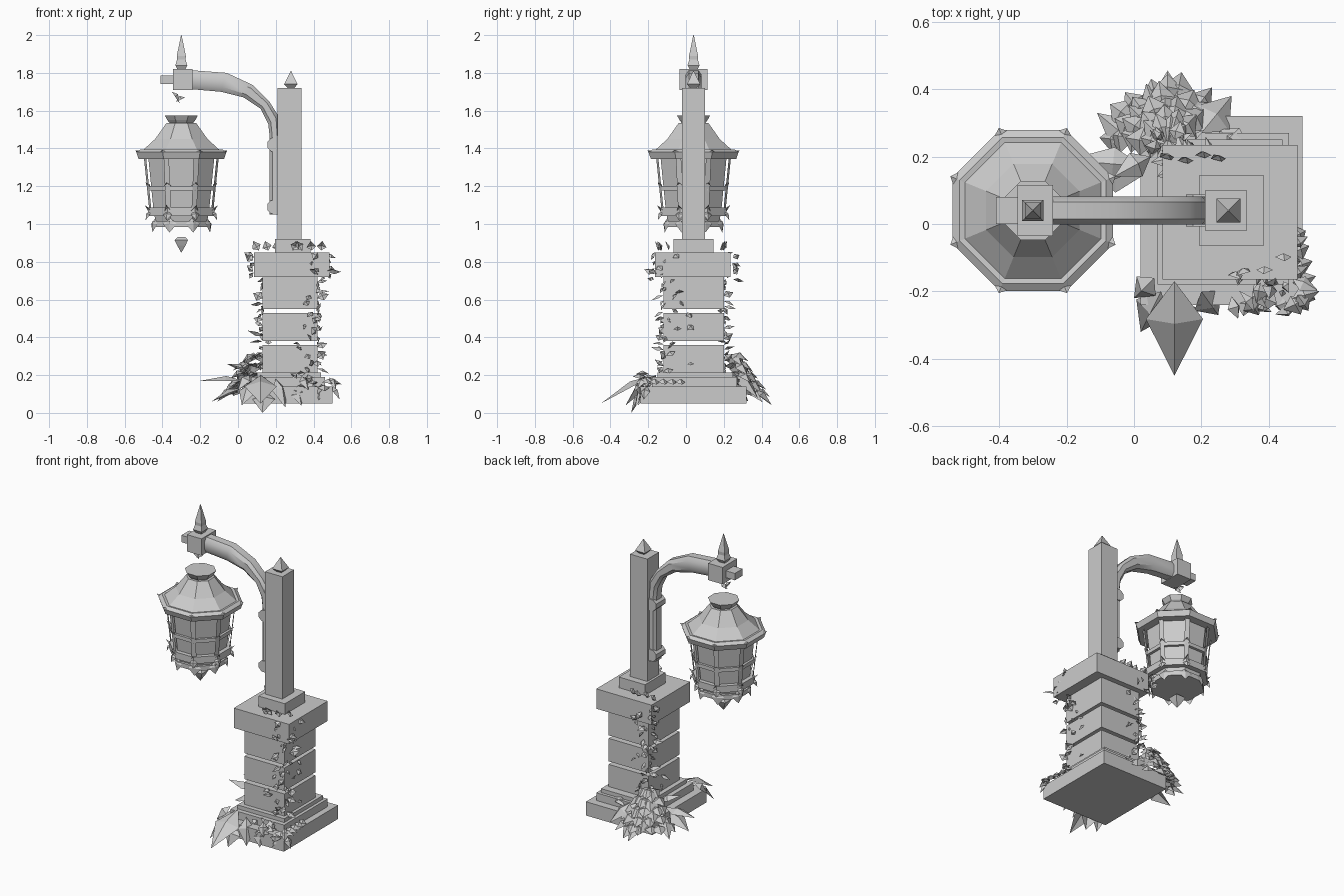
import bpy, bmesh, math, random
from mathutils import Vector

if "Cube" in bpy.data.objects:
    bpy.data.objects.remove(bpy.data.objects["Cube"])

random.seed(7)
LX, CY = -0.30, 0.04          # lantern axis


def finish(name, bm, smooth=False):
    bmesh.ops.recalc_face_normals(bm, faces=bm.faces[:])
    me = bpy.data.meshes.new(name)
    bm.to_mesh(me)
    bm.free()
    ob = bpy.data.objects.new(name, me)
    bpy.context.collection.objects.link(ob)
    if smooth:
        for p in me.polygons:
            p.use_smooth = True
        me.set_sharp_from_angle(angle=math.radians(35))
    return ob


def box(name, x0, x1, y0, y1, z0, z1):
    bm = bmesh.new()
    bmesh.ops.create_cube(bm, size=1)
    for v in bm.verts:
        v.co = ((x0 + x1) / 2 + v.co.x * (x1 - x0),
                (y0 + y1) / 2 + v.co.y * (y1 - y0),
                (z0 + z1) / 2 + v.co.z * (z1 - z0))
    return finish(name, bm)


def loft(name, rings, closed=False, smooth=False):
    """Skin a list of point rings; cap the ends or close the loop."""
    bm = bmesh.new()
    rows = [[bm.verts.new(p) for p in r] for r in rings]
    n = len(rows[0])
    pairs = list(zip(rows, rows[1:])) + ([(rows[-1], rows[0])] if closed else [])
    for a, b in pairs:
        for i in range(n):
            j = (i + 1) % n
            bm.faces.new((a[i], a[j], b[j], b[i]))
    if not closed:
        bm.faces.new(rows[0])
        bm.faces.new(rows[-1])
    return finish(name, bm, smooth)


def lathe(name, x, y, profile, n=8, closed=False):
    off = math.pi / n
    rings = [[(x + r * math.cos(off + math.tau * i / n),
               y + r * math.sin(off + math.tau * i / n), z) for i in range(n)]
             for r, z in profile]
    return loft(name, rings, closed)


def leaf(bm, base, tip, width, lift=0.02, up=Vector((0, 0, 1))):
    """Folded kite-shaped leaf from base to tip."""
    base, tip = Vector(base), Vector(tip)
    d = tip - base
    side = d.cross(up)
    if side.length < 1e-5:
        side = Vector((1, 0, 0))
    side = side.normalized() * width / 2
    nrm = side.cross(d).normalized()
    mid = base + d * 0.4
    b, l, t, r, m = [bm.verts.new(p) for p in
                     (base, mid + side, tip, mid - side, mid + nrm * lift)]
    for a, c in ((b, l), (l, t), (t, r), (r, b)):
        bm.faces.new((a, c, m))


# stone pedestal
box("plinth", 0.02, 0.50, -0.24, 0.32, 0.05, 0.14)
box("plinth_step", 0.07, 0.46, -0.18, 0.27, 0.14, 0.19)
box("plinth_top", 0.10, 0.44, -0.15, 0.25, 0.19, 0.215)
for i, (z0, z1) in enumerate(((0.215, 0.36), (0.38, 0.53), (0.55, 0.72))):
    box(f"pillar_block_{i}", 0.13, 0.42, -0.12, 0.20, z0, z1)
box("pillar_cap", 0.085, 0.485, -0.165, 0.235, 0.72, 0.85)
box("post_foot", 0.195, 0.385, -0.065, 0.145, 0.85, 0.92)

# post with pointed top
box("post", 0.21, 0.335, -0.02, 0.10, 0.92, 1.72)
lathe("post_finial", 0.28, CY, [(0.025, 1.72), (0.05, 1.74), (0.002, 1.81)], 4)

# curved arm: paired top and bottom outline points
arm = [((0.222, 1.05), (0.168, 1.05)), ((0.222, 1.46), (0.168, 1.46)),
       ((0.215, 1.57), (0.16, 1.53)), ((0.165, 1.65), (0.12, 1.61)),
       ((0.08, 1.735), (0.03, 1.67)), ((-0.06, 1.80), (-0.09, 1.70)),
       ((-0.26, 1.815), (-0.26, 1.715))]
rings = []
for (xa, za), (xb, zb) in arm:
    c = Vector(((xa + xb) / 2, CY, (za + zb) / 2))
    h = Vector(((xa - xb) / 2, 0, (za - zb) / 2))
    rings.append([c + h * s + Vector((0, 0.042 * t, 0)) for s, t in
                  ((1, .6), (.5, 1), (-.5, 1), (-1, .6),
                   (-1, -.6), (-.5, -1), (.5, -1), (1, -.6))])
loft("arm", rings, smooth=True)
box("arm_collar", -0.345, -0.24, -0.035, 0.115, 1.71, 1.82)
box("arm_end", -0.41, -0.345, 0.0, 0.08, 1.74, 1.785)
lathe("arm_finial", LX, CY, [(0.03, 1.82), (0.045, 1.84), (0.032, 1.87),
                             (0.034, 1.89), (0.002, 2.0)], 4)
for i, z in enumerate((1.09, 1.42)):
    loft(f"arm_strap_{i}", [[(x, y, z + s) for s, x in
         ((-.04, .225), (-.035, .175), (-.015, .155), (.015, .155), (.035, .175), (.04, .225))]
         for y in (-0.008, 0.088)])

# hanging lantern
lathe("lantern_roof", LX, CY, [(0.245, 1.37), (0.15, 1.45), (0.085, 1.535), (0.06, 1.535),
                               (0.13, 1.44), (0.215, 1.37)], closed=True)
lathe("lantern_crown", LX, CY, [(0.055, 1.52), (0.08, 1.55), (0.095, 1.575), (0.05, 1.575)])
lathe("lantern_eave", LX, CY, [(0.245, 1.345), (0.258, 1.38), (0.235, 1.395),
                               (0.17, 1.385), (0.17, 1.345)], closed=True)
lathe("lantern_glass", LX, CY, [(0.19, 1.36), (0.158, 1.06), (0.14, 0.985)])
for z, r, h in ((1.19, 0.19, 0.012), (1.065, 0.19, 0.022), (1.0, 0.165, 0.015)):
    lathe("lantern_band", LX, CY, [(r, z - h), (r, z + h), (0.14, z + h), (0.14, z - h)],
          closed=True)
lathe("lantern_drop", LX, CY, [(0.03, 0.93), (0.05, 0.915), (0.03, 0.885), (0.002, 0.85)], 4)

# corner ribs and leaf-shaped ornaments of the lantern
bm = bmesh.new()
for i in range(8):
    a = math.tau * (i + .5) / 8
    o = Vector((math.cos(a), math.sin(a), 0))
    t = Vector((-o.y, o.x, 0))
    c = Vector((LX, CY, 0))

    def p(r, z):
        return c + o * r + Vector((0, 0, z))
    for r0, z0, r1, z1, w in ((.18, 1.07, .205, 1.02, .05), (.15, 1.03, .165, .955, .08),
                              (.23, 1.37, .265, 1.39, .05), (.18, 1.19, .205, 1.22, .04),
                              (.165, 1.05, .21, 1.10, .04)):
        leaf(bm, p(r0, z0), p(r1, z1), w, 0.012)
    q = [bm.verts.new(p(r, z) + t * s) for r, z in ((.175, 1.05), (.208, 1.35))
         for s in (-.015, .015)]
    bm.faces.new((q[0], q[1], q[3], q[2]))
finish("lantern_ornaments", bm)

# broken hook between arm and lantern
bm = bmesh.new()
leaf(bm, (-0.35, CY, 1.70), (-0.31, CY, 1.64), 0.04)
leaf(bm, (-0.28, CY, 1.67), (-0.33, CY, 1.645), 0.035)
finish("hook", bm)

# mound of leaves at the back left corner, in falling layers
bm = bmesh.new()
for layer in range(5):
    f = layer / 4
    for k in range(7):
        a = math.radians(52 + k * 20 + random.uniform(-9, 9))
        d = Vector((math.cos(a), math.sin(a), 0))
        r0 = 0.01 + 0.12 * f
        c = Vector((0.10, 0.235, 0.31 - 0.19 * f))
        ln = random.uniform(0.07, 0.095)
        leaf(bm, c + d * r0, c + d * (r0 + ln) - Vector((0, 0, random.uniform(0.03, 0.08))),
             random.uniform(0.07, 0.11), 0.025)
for b, t, w in (((0.03, .17, .17), (-0.20, .19, .17), .10), ((.02, .14, .13), (-.14, .17, .06), .12),
                ((.0, .24, .15), (-.11, .33, .06), .09), ((.10, .30, .15), (.10, .455, .04), .12),
                ((.05, .2, .22), (-.06, .14, .26), .08), ((.2, .27, .2), (.29, .38, .08), .12),
                ((.25, .28, .16), (.35, .21, .2), .08)):
    leaf(bm, b, t, w, 0.025)
finish("back_leaf_mound", bm)

# front leaves spilling over the plinth
bm = bmesh.new()
for b, t, w in (((.12, -.17, .2), (.12, -.45, .05), .17), ((.08, -.2, .17), (.02, -.32, .04), .11),
                ((.14, -.22, .12), (.13, -.29, 0.0), .12), ((.20, -.2, .18), (.25, -.27, .03), .1),
                ((.06, -.16, .2), (0.0, -.22, .12), .08)):
    leaf(bm, b, t, w, 0.03)
for k in range(22):
    x = random.uniform(0.28, 0.50)
    b = Vector((x, -0.18 - random.uniform(0, 0.07), random.uniform(0.10, 0.2)))
    t = b + Vector((random.uniform(-.05, .05), random.uniform(-.06, .0), random.uniform(-.09, .03)))
    leaf(bm, b, t, random.uniform(0.05, 0.08), 0.02)
for k in range(5):
    y = -0.22 + 0.045 * k
    leaf(bm, (0.47, y, 0.17), (0.55 - 0.01 * k, y + 0.02, 0.15), 0.06, 0.02)
finish("front_leaves", bm)

# ivy climbing the front right and back left pillar edges
for name, cx, cy, sx, sy in (("ivy_front_right", 0.42, -0.12, 1, -1),
                             ("ivy_back_left", 0.13, 0.20, -1, 1)):
    bm = bmesh.new()
    for k in range(44):
        z = 0.22 + 0.63 * k / 44
        e = 0.05 if z > 0.70 else 0.0
        s = abs(random.gauss(0, 0.06))
        if k % 2:      # on the side face
            n, b = Vector((sx, 0, 0)), Vector((cx + sx * e, cy - sy * (s - e), z))
        else:          # on the front or back face
            n, b = Vector((0, sy, 0)), Vector((cx - sx * (s - e), cy + sy * e, z))
        d = Vector([random.uniform(-.035, .035) for _ in range(3)]) + n * random.uniform(.02, .05)
        leaf(bm, b, b + d, random.uniform(0.03, 0.055), 0.012, n + Vector((0, 0, .6)))
    for k in range(4):
        b = Vector((cx - sx * (.03 + .05 * k - .05), cy - sy * random.uniform(-.03, .03), 0.86))
        leaf(bm, b, b + Vector((random.uniform(-.04, .04), sy * .02, 0.05)), 0.05, 0.012,
             Vector((0, 1, 0)))
    finish(name, bm)
